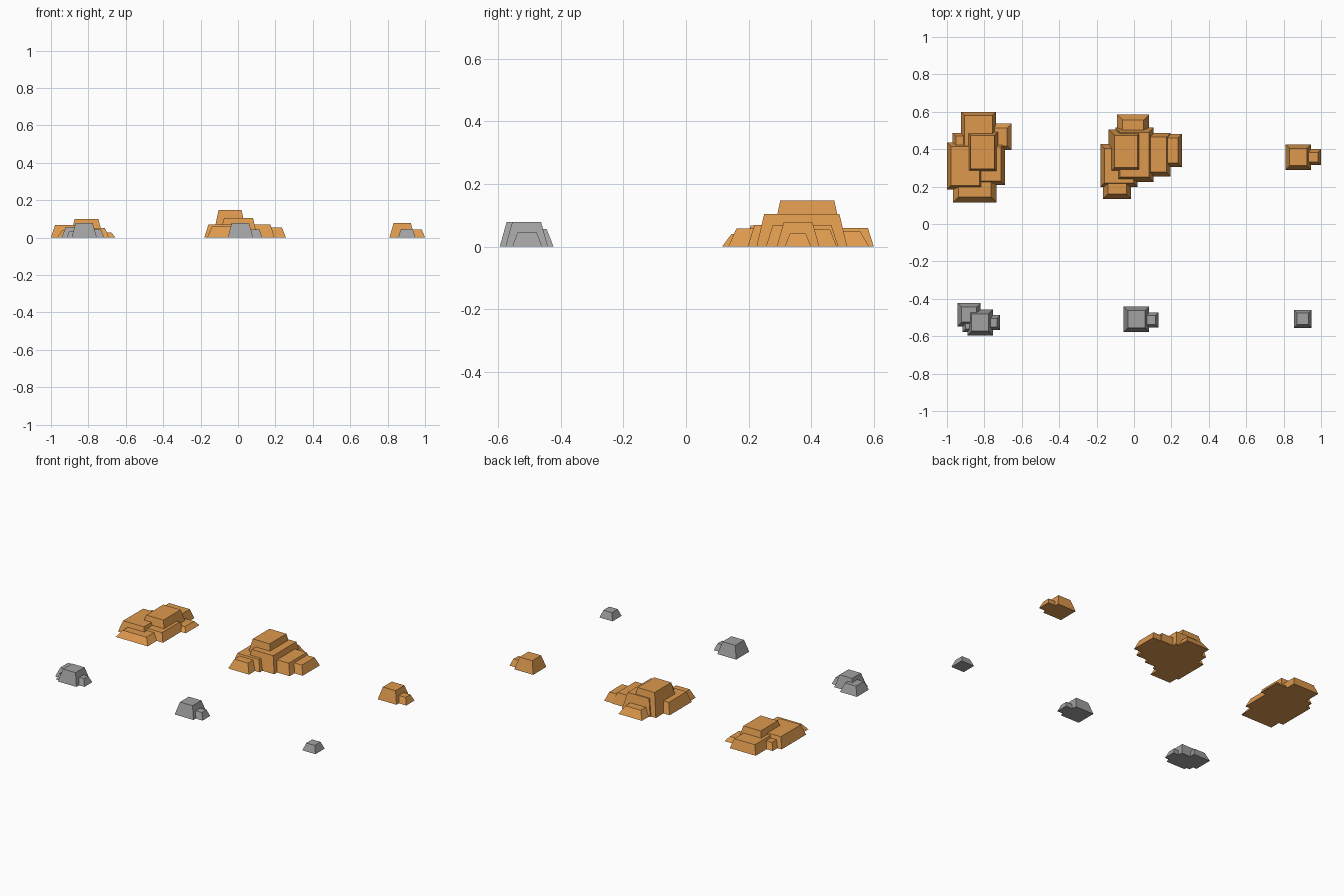
import bpy
import bmesh

cube = bpy.data.objects.get("Cube")
if cube:
    bpy.data.objects.remove(cube, do_unlink=True)


def make_material(name, colour):
    material = bpy.data.materials.new(name)
    material.use_nodes = True
    material.diffuse_color = colour
    material.node_tree.nodes["Principled BSDF"].inputs["Base Color"].default_value = colour
    return material


sandstone = make_material("orange sandstone", (0.73, 0.32, 0.075, 1))
stone = make_material("grey stone", (0.36, 0.36, 0.36, 1))


def block(name, material, x, y, height, inset=0.022):
    """Flat-topped block on the ground: base ranges in x and y, sides leaning in by inset."""
    bm = bmesh.new()
    bmesh.ops.create_cube(bm, size=1)
    for v in bm.verts:
        top = v.co.z > 0
        lean = inset if top else 0
        v.co.x = x[0] + lean if v.co.x < 0 else x[1] - lean
        v.co.y = y[0] + lean if v.co.y < 0 else y[1] - lean
        v.co.z = height if top else 0
    mesh = bpy.data.meshes.new(name)
    bm.to_mesh(mesh)
    bm.free()
    mesh.materials.append(material)
    obj = bpy.data.objects.new(name, mesh)
    bpy.context.scene.collection.objects.link(obj)
    return obj


# Wide sandstone outcrop on the right-hand side
block("wide_outcrop_main", sandstone, (-1.0, -0.805), (0.185, 0.437), 0.068)
block("wide_outcrop_crown", sandstone, (-0.9, -0.72), (0.268, 0.5), 0.1, 0.027)
block("wide_outcrop_back", sandstone, (-0.925, -0.737), (0.35, 0.6), 0.06, 0.019)
block("wide_outcrop_front_step", sandstone, (-0.968, -0.735), (0.115, 0.33), 0.04, 0.03)
block("wide_outcrop_side_step", sandstone, (-0.84, -0.69), (0.208, 0.435), 0.052)
block("wide_outcrop_low_step", sandstone, (-0.82, -0.655), (0.395, 0.537), 0.028, 0.023)
block("wide_outcrop_small_step", sandstone, (-0.97, -0.87), (0.39, 0.487), 0.045, 0.017)

# Tall sandstone outcrop in the middle
block("tall_outcrop_crown", sandstone, (-0.135, 0.05), (0.27, 0.505), 0.147, 0.031)
block("tall_outcrop_main", sandstone, (-0.1, 0.105), (0.225, 0.515), 0.105, 0.025)
block("tall_outcrop_side_ledge", sandstone, (-0.18, 0.02), (0.197, 0.427), 0.07)
block("tall_outcrop_far_ledge", sandstone, (0.03, 0.196), (0.255, 0.487), 0.07, 0.023)
block("tall_outcrop_outer_step", sandstone, (0.13, 0.256), (0.305, 0.482), 0.055)
block("tall_outcrop_back_step", sandstone, (-0.09, 0.08), (0.42, 0.585), 0.05, 0.029)
block("tall_outcrop_front_step", sandstone, (-0.165, -0.015), (0.135, 0.29), 0.058, 0.026)

# Small sandstone outcrop on the left-hand side
block("small_outcrop_main", sandstone, (0.81, 0.946), (0.29, 0.426), 0.078)
block("small_outcrop_step", sandstone, (0.91, 1.0), (0.315, 0.4), 0.042, 0.017)

# Grey boulder group
block("boulder_group_main", stone, (-0.89, -0.755), (-0.595, -0.458), 0.079)
block("boulder_group_back", stone, (-0.943, -0.82), (-0.547, -0.423), 0.056)
block("boulder_group_side", stone, (-0.8, -0.716), (-0.567, -0.487), 0.042, 0.017)
block("boulder_group_pebble", stone, (-0.916, -0.83), (-0.577, -0.5), 0.035, 0.015)

# Grey boulder pair
block("boulder_pair_main", stone, (-0.055, 0.081), (-0.577, -0.441), 0.079)
block("boulder_pair_side", stone, (0.045, 0.13), (-0.553, -0.473), 0.042, 0.016)

# Single grey boulder
block("single_boulder", stone, (0.855, 0.95), (-0.555, -0.46), 0.046, 0.017)
